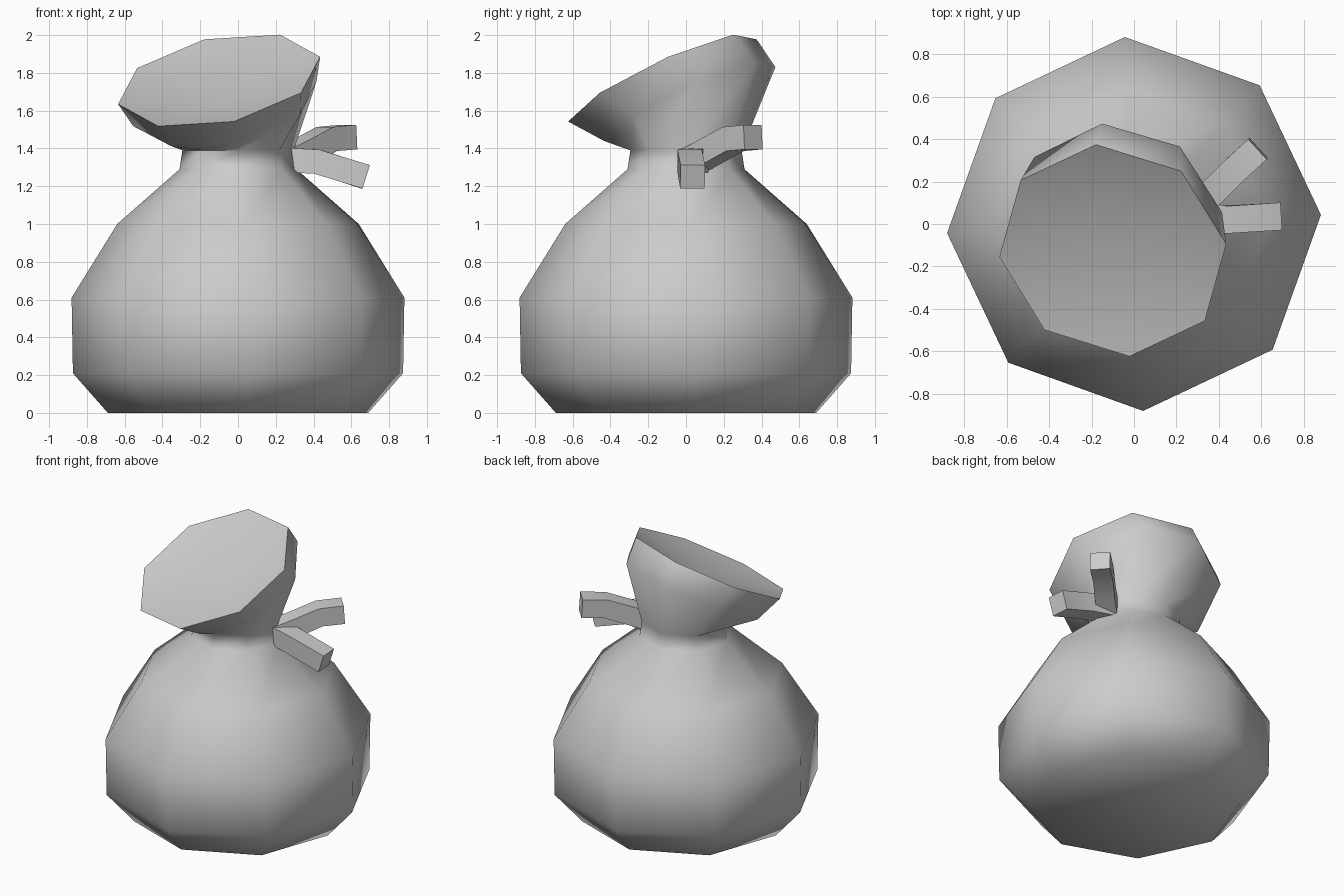
import bpy, bmesh
from math import cos, sin, radians, pi
from mathutils import Vector

if "Cube" in bpy.data.objects:
    bpy.data.objects.remove(bpy.data.objects["Cube"])

UP = Vector((0, 0, 1))


def finish(bm, name, angle):
    bmesh.ops.recalc_face_normals(bm, faces=bm.faces[:])
    me = bpy.data.meshes.new(name)
    bm.to_mesh(me)
    bm.free()
    ob = bpy.data.objects.new(name, me)
    bpy.context.collection.objects.link(ob)
    bpy.ops.object.select_all(action='DESELECT')
    ob.select_set(True)
    bpy.context.view_layer.objects.active = ob
    bpy.ops.object.shade_smooth_by_angle(angle=radians(angle))


def ring(bm, centre, radius, phase, normal=UP, sides=8):
    q = UP.rotation_difference(Vector(normal))
    verts = []
    for k in range(sides):
        a = radians(phase) + 2 * pi * k / sides
        verts.append(bm.verts.new(
            Vector(centre) + q @ Vector((radius * cos(a), radius * sin(a), 0))))
    return verts


def bridge(bm, a, b):
    n = len(a)
    for i in range(n):
        j = (i + 1) % n
        bm.faces.new((a[i], a[j], b[j], b[i]))


# Sack: octagonal body, narrow neck and tilted flared mouth
bm = bmesh.new()
profile = [(0.69, 0), (0.875, 0.21), (0.882, 0.61), (0.64, 1.0),
           (0.31, 1.29), (0.295, 1.39)]
rings = [ring(bm, (0, 0, z), r, 2.8) for r, z in profile]
tilt = Vector((-0.185, -0.417, 0.89)).normalized()
rim_centre = Vector((-0.1, -0.125, 1.76))
rings.append(ring(bm, (-0.07, 0.02, 1.635), 0.5, 7, tilt))
rings.append(ring(bm, rim_centre, 0.55, 6, tilt))
for lower, upper in zip(rings, rings[1:]):
    bridge(bm, lower, upper)
bm.faces.new(rings[0])
# Shallow dished opening
dish = bm.verts.new(rim_centre - tilt * 0.12)
rim = rings[-1]
for i in range(8):
    bm.faces.new((rim[i], rim[(i + 1) % 8], dish))
finish(bm, "sack", 60)


# Two loose ends of the tie cord
def cord(name, path, width):
    bm = bmesh.new()
    pts = [Vector(p) for p in path]
    loops = []
    for i, p in enumerate(pts):
        d = (pts[min(i + 1, len(pts) - 1)] - pts[max(i - 1, 0)]).normalized()
        side = d.cross(UP).normalized() * width / 2
        top = side.cross(d).normalized() * width / 2
        loops.append([bm.verts.new(p + side * s + top * t)
                      for s, t in ((1, 1), (-1, 1), (-1, -1), (1, -1))])
    for a, b in zip(loops, loops[1:]):
        bridge(bm, a, b)
    bm.faces.new(loops[0])
    bm.faces.new(loops[-1])
    finish(bm, name, 60)


cord("tie_end_front", [(0.24, 0.06, 1.34), (0.42, 0.02, 1.33), (0.675, 0.035, 1.25)], 0.13)
cord("tie_end_back", [(0.26, 0.05, 1.34), (0.36, 0.14, 1.39),
                      (0.47, 0.25, 1.45), (0.585, 0.355, 1.46)], 0.13)
